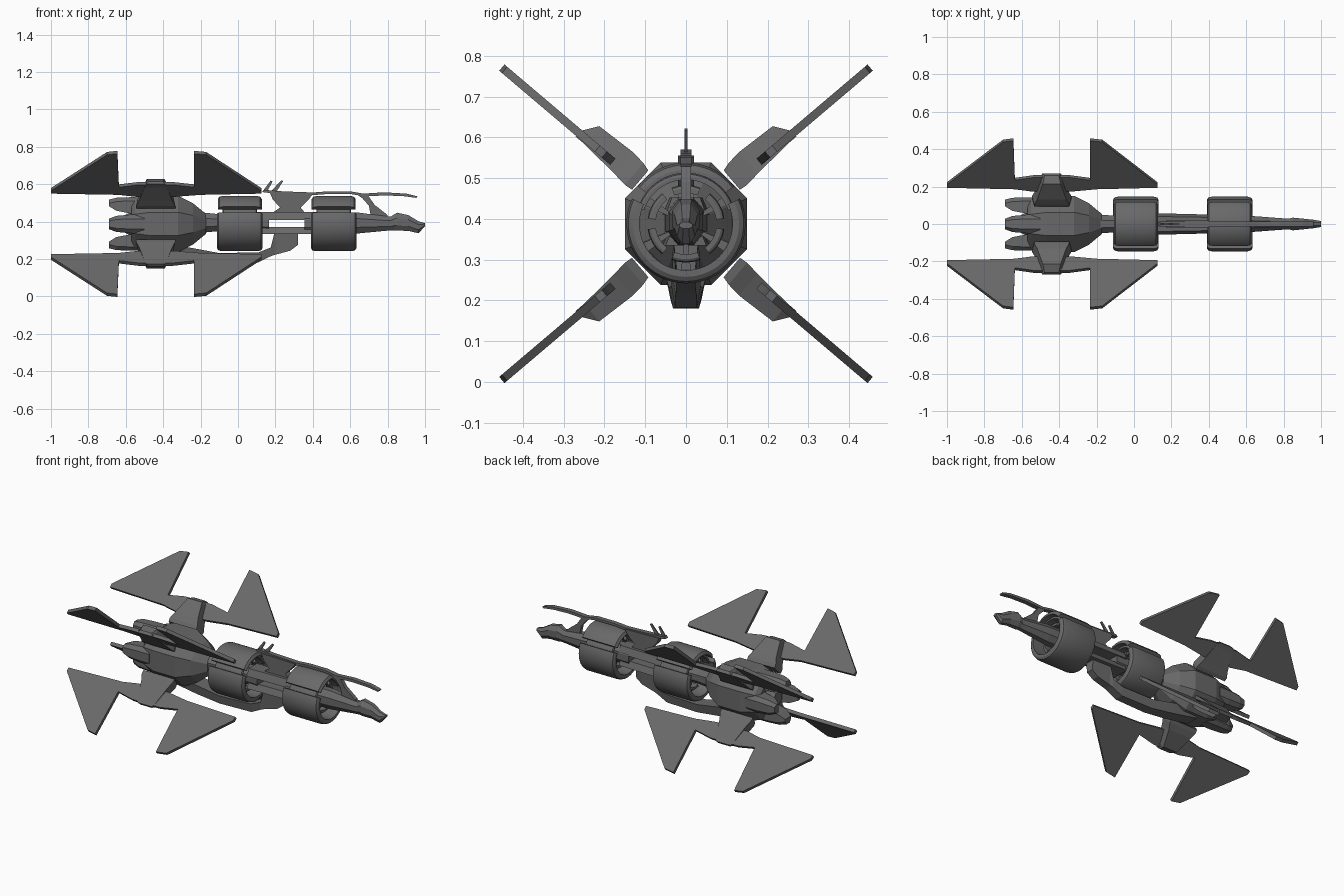
import bpy, bmesh, math
from math import cos, sin, pi, radians

if "Cube" in bpy.data.objects:
    bpy.data.objects.remove(bpy.data.objects["Cube"])

CZ = 0.388
TH = radians(40.3)
GREY = bpy.data.materials.new("dark_grey")
GREY.diffuse_color = (0.14, 0.14, 0.14, 1)
GREY.use_nodes = True
GREY.node_tree.nodes["Principled BSDF"].inputs["Base Color"].default_value = GREY.diffuse_color


def mesh(name, verts, faces, smooth=False):
    bm = bmesh.new()
    vs = [bm.verts.new(v) for v in verts]
    for f in faces:
        bm.faces.new([vs[i] for i in f])
    bmesh.ops.recalc_face_normals(bm, faces=bm.faces)
    me = bpy.data.meshes.new(name)
    bm.to_mesh(me)
    bm.free()
    me.materials.append(GREY)
    ob = bpy.data.objects.new(name, me)
    bpy.context.collection.objects.link(ob)
    if smooth:
        bpy.ops.object.select_all(action='DESELECT')
        ob.select_set(True)
        bpy.context.view_layer.objects.active = ob
        bpy.ops.object.shade_smooth_by_angle(angle=radians(30))
    return ob


def loft(name, rings, smooth=False):
    """Skin equal-length rings of points and cap both ends."""
    n, m = len(rings[0]), len(rings)
    faces = [(i * n + j, i * n + (j + 1) % n, (i + 1) * n + (j + 1) % n, (i + 1) * n + j)
             for i in range(m - 1) for j in range(n)]
    faces += [list(range(n)), list(range((m - 1) * n, m * n))]
    return mesh(name, [p for r in rings for p in r], faces, smooth)


def octagon(x, z, hy, hz, k=0.414):
    pts = [(1, k), (k, 1), (-k, 1), (-1, k), (-1, -k), (-k, -1), (k, -1), (1, -k)]
    return [(x, a * hy, z + b * hz) for a, b in pts]


def plate(name, outline, h):
    """Side-view profile extruded across y."""
    return loft(name, [[(x, y, z) for x, z in outline] for y in (-h, h)])


def arc_band(name, x0, x1, r0, r1, a0, a1, steps, bev=0.016):
    """Curved slab around the long axis with rounded outer edges."""
    b, c = bev * .45, bev * .3
    prof = [(x0, r0), (x0, r1 - bev), (x0 + b, r1 - c), (x0 + bev * 1.6, r1),
            (x1 - bev * 1.6, r1), (x1 - b, r1 - c), (x1, r1 - bev), (x1, r0)]
    rings = []
    for i in range(steps + 1):
        a = radians(a0 + (a1 - a0) * i / steps)
        rings.append([(x, r * cos(a), CZ + r * sin(a)) for x, r in prof])
    return loft(name, rings, smooth=True)


# Faceted main hull and its rear plug
loft("main_hull", [octagon(x, CZ, r, r) for x, r in
     ((-0.57, 0.10), (-0.55, 0.125), (-0.47, 0.15), (-0.32, 0.15), (-0.24, 0.11), (-0.17, 0.052))])
loft("rear_plug", [octagon(x, CZ, r, r) for x, r in ((-0.62, 0.04), (-0.56, 0.07))])

# Four tapered engine prongs
for i in range(4):
    a = i * pi / 2
    rings = []
    for x, lo, hi, w in ((-0.69, 0.095, 0.13, 0.028), (-0.65, 0.07, 0.14, 0.043),
                         (-0.57, 0.055, 0.143, 0.05), (-0.50, 0.055, 0.143, 0.05)):
        pts = [(lo, -w), (hi - 0.02, -w), (hi, -w * .55), (hi, w * .55), (hi - 0.02, w), (lo, w)]
        rings.append([(x, r * cos(a) - t * sin(a), CZ + r * sin(a) + t * cos(a)) for r, t in pts])
    loft(f"engine_prong_{i}", rings)

# Four notched wings with thick pylons, mirrored across y and z
wing = [(-1, .262), (-1, .285), (-.70, .583), (-.645, .592), (-.637, .315), (-.53, .335),
        (-.35, .335), (-.235, .315), (-.235, .592), (-.17, .583), (.125, .285), (.125, .262),
        (-.2, .252), (-.34, .235), (-.54, .235), (-.64, .252)]
pylon = [(.155, -.545, -.335, -.022, .04), (.176, -.545, -.335, -.024, .046),
         (.213, -.53, -.35, -.02, .05), (.317, -.50, -.38, -.012, .045), (.345, -.49, -.39, -.012, .006)]
for sy in (1, -1):
    for sz in (1, -1):
        tag = ("left" if sy > 0 else "right") + ("_upper" if sz > 0 else "_lower")

        def put(x, r, n):
            return (x, sy * (r * cos(TH) - n * sin(TH)), CZ + sz * (r * sin(TH) + n * cos(TH)))
        loft("wing_" + tag, [[put(x, r, n) for x, r in wing] for n in (-.01, .01)])
        loft("pylon_" + tag, [[put(a, r, n0), put(b, r, n0), put(b - .012, r, n1), put(a + .012, r, n1)]
                              for r, a, b, n0, n1 in pylon])

# Central spine: rear neck, twin rails, forward neck and drooping head
loft("rear_neck", [octagon(x, CZ + .007, w, h) for x, w, h in
     ((-.20, .05, .055), (-.10, .045, .045), (.165, .05, .055))])
for nm, z0, z1 in (("upper_rail", .41, .452), ("lower_rail", .335, .372)):
    loft(nm, [[(x, -w, z0), (x, w, z0), (x, w * .7, z1), (x, -w * .7, z1)]
              for x, w in ((.10, .058), (.42, .05))])
loft("forward_neck", [octagon(x, z, w, h) for x, z, w, h in
     ((.355, .393, .05, .057), (.64, .393, .042, .056), (.80, .39, .03, .038), (.86, .39, .026, .035))])
loft("head", [octagon(x, z, w, h) for x, z, w, h in
     ((.81, .39, .025, .033), (.85, .40, .034, .048), (.91, .393, .028, .042),
      (.965, .37, .022, .032), (1.0, .384, .016, .008))])

# Two ring drums: lower cradle, upper pad, liner, inner ring and spokes
for k, x0 in enumerate((-0.112, 0.39)):
    x1 = x0 + 0.243
    arc_band(f"drum_cradle_{k}", x0, x1, .114, .146, -205, 25, 36)
    arc_band(f"drum_pad_{k}", x0 + .004, x1 - .004, .124, .15, 38, 142, 18, .018)
    arc_band(f"drum_liner_{k}", x0 + .03, x1 - .03, .108, .124, 18, 162, 22, .008)
    for i in range(6):
        a = 30 + 60 * i
        arc_band(f"inner_ring_{k}_{i}", x0 + .05, x1 - .05, .075, .095, a - 22, a + 22, 4, .008)
        arc_band(f"spoke_{k}_{i}", x0 + .08, x1 - .08, .03, .118, a - 6, a + 6, 1, .005)

# Dorsal boom with its pedestal, front strut and antennae
plate("dorsal_boom", [(.13, .558), (.14, .57), (.24, .562), (.40, .556), (.48, .562), (.60, .562),
      (.67, .55), (.78, .557), (.90, .55), (.96, .535), (.955, .527), (.88, .537), (.78, .54),
      (.68, .535), (.60, .548), (.48, .548), (.38, .54), (.24, .545)], .014)
plate("dorsal_pedestal", [(.17, .555), (.40, .55), (.38, .52), (.335, .475), (.36, .445),
      (.18, .445), (.225, .475), (.185, .52)], .02)
plate("front_strut", [(.62, .556), (.69, .548), (.73, .49), (.80, .435), (.80, .415), (.71, .43),
      (.70, .485), (.665, .525)], .012)
plate("rear_antenna", [(.13, .56), (.155, .56), (.185, .615), (.175, .62)], .004)
plate("front_antenna", [(.175, .56), (.205, .56), (.242, .617), (.232, .622)], .004)

# Ventral keel hanging below the rear drum and joining the hull
keel = [(.32, .275, .34, .03), (.28, .245, .34, .03), (.195, .222, .34, .032), (.175, .215, .262, .034),
        (.11, .183, .236, .036), (-.10, .18, .232, .042), (-.25, .20, .26, .05), (-.42, .23, .29, .055)]
loft("ventral_keel", [[(x, -w * .75, b), (x, w * .75, b), (x, w, t), (x, -w, t)] for x, b, t, w in keel])
